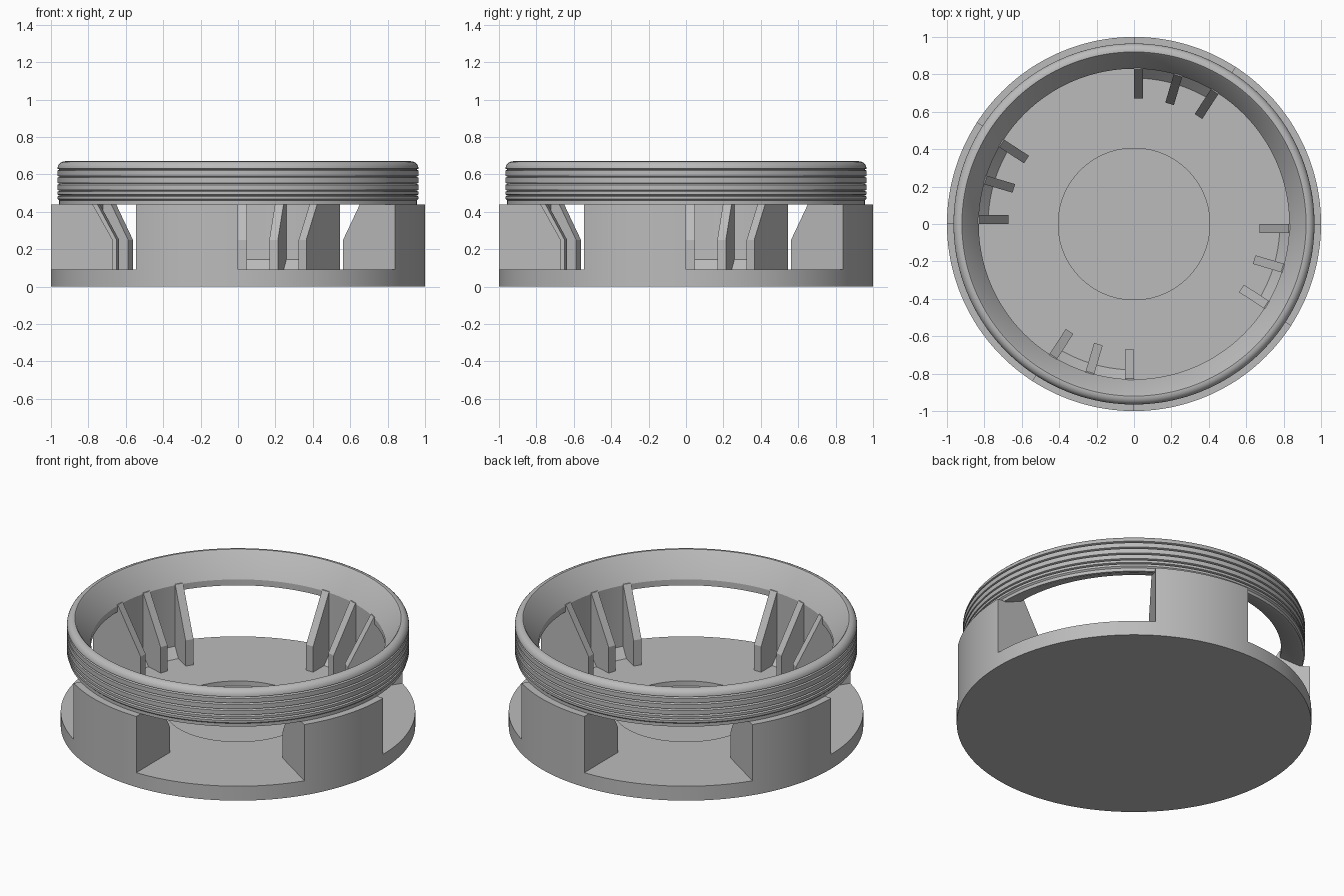
import bpy, bmesh, math
from mathutils import Matrix

cube = bpy.data.objects.get("Cube")
if cube:
    bpy.data.objects.remove(cube, do_unlink=True)

grey = bpy.data.materials.new("mid grey")
grey.use_nodes = True
COLOR = (0.5, 0.5, 0.5, 1)
grey.diffuse_color = COLOR
grey.node_tree.nodes["Principled BSDF"].inputs["Base Color"].default_value = COLOR

STEP = 1.5            # degrees per facet of every round surface
LEG_SPAN = 33         # degrees covered by one leg
FLOOR = 0.09          # top of the base plate
RIB = 0.048           # rib thickness


def finish(bm, name, smooth=True):
    bmesh.ops.remove_doubles(bm, verts=bm.verts, dist=1e-5)
    bmesh.ops.recalc_face_normals(bm, faces=bm.faces)
    mesh = bpy.data.meshes.new(name)
    bm.to_mesh(mesh)
    bm.free()
    mesh.materials.append(grey)
    obj = bpy.data.objects.new(name, mesh)
    bpy.context.collection.objects.link(obj)
    if smooth:
        bpy.ops.object.select_all(action="DESELECT")
        obj.select_set(True)
        bpy.context.view_layer.objects.active = obj
        bpy.ops.object.shade_smooth_by_angle(angle=math.radians(25))
    return obj


def lathe(name, profile, start=0, span=360):
    """Sweep a closed (radius, z) outline around the z axis, capping partial sweeps."""
    bm = bmesh.new()
    rows = []
    for i in range(round(span / STEP) + 1):
        a = math.radians(start + i * STEP)
        rows.append([bm.verts.new((r * math.cos(a), r * math.sin(a), z)) for r, z in profile])
    n = len(profile)
    for a, b in zip(rows, rows[1:]):
        for j in range(n):
            k = (j + 1) % n
            if profile[j][0] or profile[k][0]:
                bm.faces.new((a[j], a[k], b[k], b[j]))
    if span < 360:
        bm.faces.new(rows[0])
        bm.faces.new(rows[-1])
    return finish(bm, name)


def rib(name, angle, side):
    """Tapered radial fin; side is the tangential offset of its first face."""
    outline = [(0.67, 0.08), (0.67, 0.25), (0.777, 0.44), (0.827, 0.53),
               (0.845, 0.53), (0.838, 0.08)]
    bm = bmesh.new()
    face = bm.faces.new([bm.verts.new((r, side, z)) for r, z in outline])
    out = bmesh.ops.extrude_face_region(bm, geom=[face])["geom"]
    moved = [v for v in out if isinstance(v, bmesh.types.BMVert)]
    bmesh.ops.translate(bm, verts=moved, vec=(0, RIB, 0))
    bm.transform(Matrix.Rotation(math.radians(angle), 4, "Z"))
    return finish(bm, name, smooth=False)


# Base plate with a shallow round recess
lathe("base_plate", [(0, 0), (1, 0), (1, FLOOR), (0.405, FLOOR), (0.405, 0.06), (0, 0.06)])

# Grooved collar: funnel inside, rounded lip, shallow ridges outside
ring = [(0.83, 0.487), (0.83, 0.524), (0.912, 0.662), (0.92, 0.67)]
for i in range(6):
    a = math.radians(90 - 18 * i)
    ring.append((0.925 + 0.04 * math.cos(a), 0.63 + 0.04 * math.sin(a)))
for z in (0.626, 0.588, 0.55, 0.513, 0.488):
    ring += [(0.965, z + 0.004), (0.954, z), (0.965, z - 0.006)]
ring += [(0.965, 0.468), (0.956, 0.46), (0.956, 0.44), (0.94, 0.44)]
lathe("collar", ring)

# Four legs, each with three ribs on the inside
leg = [(1, FLOOR), (1, 0.44), (0.95, 0.44), (0.9, 0.475), (0.84, 0.51), (0.83, 0.5),
       (0.83, 0.145), (0.78, FLOOR)]
for q, place in enumerate(("front", "left", "back", "right")):
    start = 237 + 90 * q
    lathe(place + "_leg", leg, start, LEG_SPAN)
    rib(place + "_rib_first", start, 0)
    rib(place + "_rib_middle", start + LEG_SPAN / 2, -RIB / 2)
    rib(place + "_rib_last", start + LEG_SPAN, -RIB)
